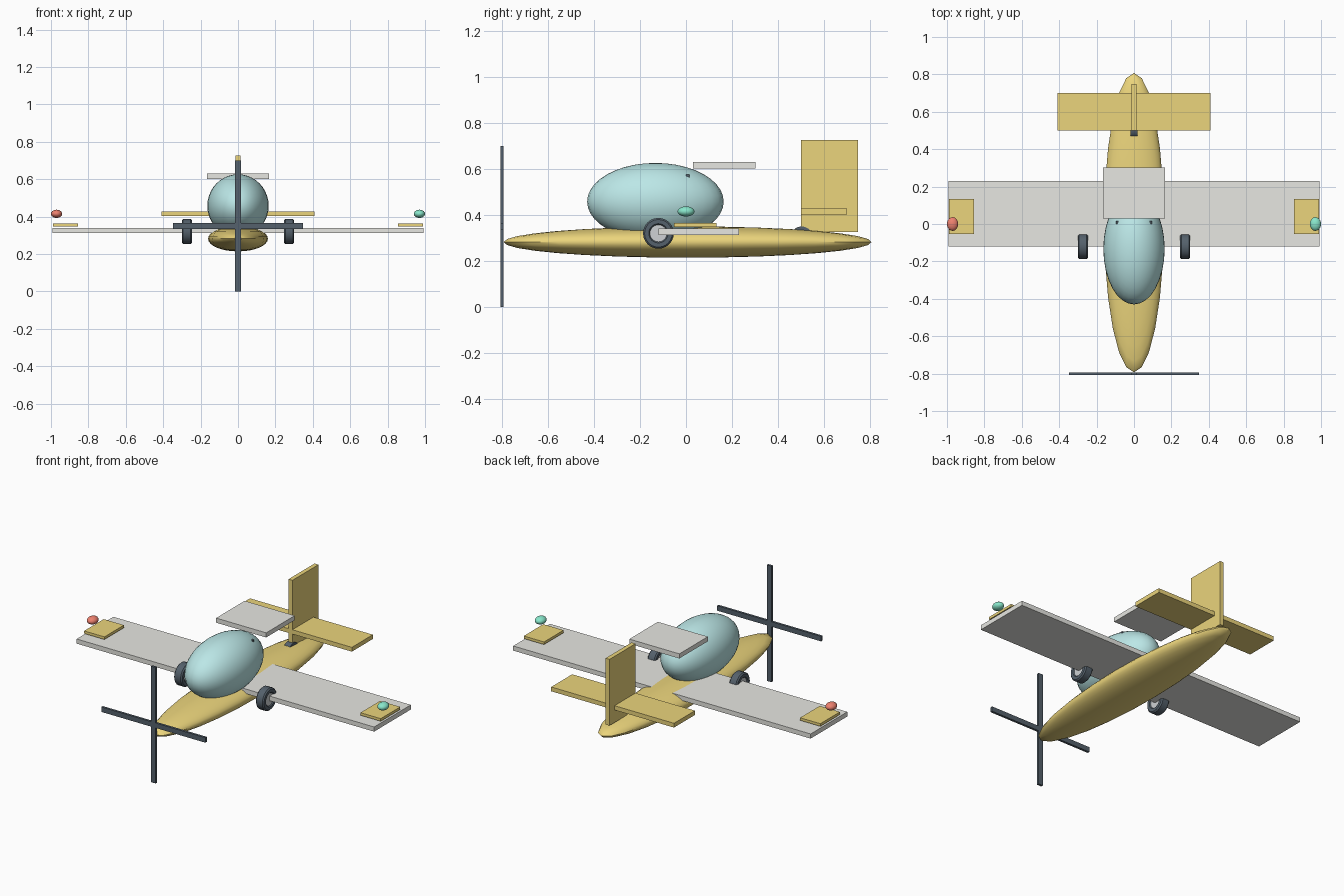
import bpy, math
from mathutils import Matrix

if "Cube" in bpy.data.objects:
    bpy.data.objects.remove(bpy.data.objects["Cube"])


def material(name, rgb):
    m = bpy.data.materials.new(name)
    m.diffuse_color = (*rgb, 1)
    m.use_nodes = True
    m.node_tree.nodes["Principled BSDF"].inputs["Base Color"].default_value = m.diffuse_color
    return m


YELLOW = material("yellow", (0.83, 0.66, 0.20))
PALE = material("pale_grey", (0.80, 0.80, 0.76))
TEAL = material("teal", (0.50, 0.80, 0.80))
DARK = material("dark", (0.09, 0.12, 0.15))
HUB = material("hub_grey", (0.62, 0.64, 0.66))
RED = material("red", (0.85, 0.22, 0.16))
GREEN = material("green", (0.25, 0.80, 0.60))


def finish(name, mat, smooth=False):
    ob = bpy.context.object
    ob.name = name
    ob.data.materials.append(mat)
    if smooth:
        bpy.ops.object.shade_smooth_by_angle(angle=math.radians(40))
    return ob


def box(name, mat, x, y, z):
    """Box from (min, max) ranges."""
    bpy.ops.mesh.primitive_cube_add(size=1)
    ranges = (x, y, z)
    size = [b - a for a, b in ranges]
    mid = [(a + b) / 2 for a, b in ranges]
    bpy.context.object.data.transform(
        Matrix.Translation(mid) @ Matrix.Diagonal((*size, 1)))
    return finish(name, mat)


def ellipsoid(name, mat, centre, radii, seg=24, rings=16):
    bpy.ops.mesh.primitive_uv_sphere_add(segments=seg, ring_count=rings, radius=1)
    bpy.context.object.data.transform(
        Matrix.Translation(centre) @ Matrix.Diagonal((*radii, 1)))
    return finish(name, mat, True)


def lathe_x(name, mat, centre, profile, seg=24):
    """Revolve a closed (x, radius) profile around the x axis."""
    n = len(profile)
    verts, faces = [], []
    for i in range(seg):
        a = 2 * math.pi * i / seg
        verts += [(x, r * math.cos(a), r * math.sin(a)) for x, r in profile]
        j = (i + 1) % seg
        faces += [(i * n + k, i * n + (k + 1) % n, j * n + (k + 1) % n, j * n + k)
                  for k in range(n)]
    me = bpy.data.meshes.new(name)
    me.from_pydata(verts, [], faces)
    me.transform(Matrix.Translation(centre))
    ob = bpy.data.objects.new(name, me)
    bpy.context.collection.objects.link(ob)
    bpy.context.view_layer.objects.active = ob
    bpy.ops.object.select_all(action='DESELECT')
    ob.select_set(True)
    return finish(name, mat, True)


def wheel_disc(name, mat, centre, radius, width, seg=24):
    bpy.ops.mesh.primitive_cylinder_add(vertices=seg, radius=radius, depth=width)
    bpy.context.object.data.transform(
        Matrix.Translation(centre) @ Matrix.Rotation(math.pi / 2, 4, 'Y'))
    return finish(name, mat, True)


# Body and canopy
ellipsoid("fuselage", YELLOW, (0, 0.007, 0.282), (0.16, 0.80, 0.068))
ellipsoid("canopy", TEAL, (0, -0.133, 0.458), (0.164, 0.297, 0.168), 32, 20)

# Wings and tail
box("main_wing", PALE, (-0.993, 0.993), (-0.12, 0.23), (0.312, 0.34))
box("upper_wing", PALE, (-0.167, 0.167), (0.03, 0.302), (0.602, 0.63))
box("tailplane", YELLOW, (-0.41, 0.41), (0.50, 0.70), (0.402, 0.428))
box("tail_fin", YELLOW, (-0.013, 0.013), (0.50, 0.748), (0.326, 0.726))

# Propeller
box("propeller_vertical", DARK, (-0.015, 0.015), (-0.807, -0.793), (0, 0.70))
box("propeller_horizontal", DARK, (-0.347, 0.347), (-0.807, -0.793), (0.335, 0.365))

# Paired parts: ailerons, tip lights, struts, wheels
tyre = [(-0.020, 0.036), (-0.027, 0.042), (-0.027, 0.060), (-0.020, 0.067),
        (0.020, 0.067), (0.027, 0.060), (0.027, 0.042), (0.020, 0.036)]
for side, s, colour in (("left", -1, RED), ("right", 1, GREEN)):
    box(side + "_aileron", YELLOW, sorted((s * 0.855, s * 0.99)),
        (-0.053, 0.133), (0.348, 0.364))
    ellipsoid(side + "_tip_light", colour, (s * 0.97, 0, 0.415),
              (0.03, 0.037, 0.022), 16, 10)
    box(side + "_canopy_strut", DARK, sorted((s * 0.083, s * 0.097)),
        (0.0, 0.015), (0.36, 0.576))
    lathe_x(side + "_tyre", DARK, (s * 0.273, -0.12, 0.32), tyre)
    wheel_disc(side + "_wheel_hub", HUB, (s * 0.273, -0.12, 0.32), 0.037, 0.044)

# Tail wheel, mostly sunk in the fuselage
wheel_disc("tail_wheel", DARK, (0, 0.503, 0.30), 0.05, 0.038, 20)
